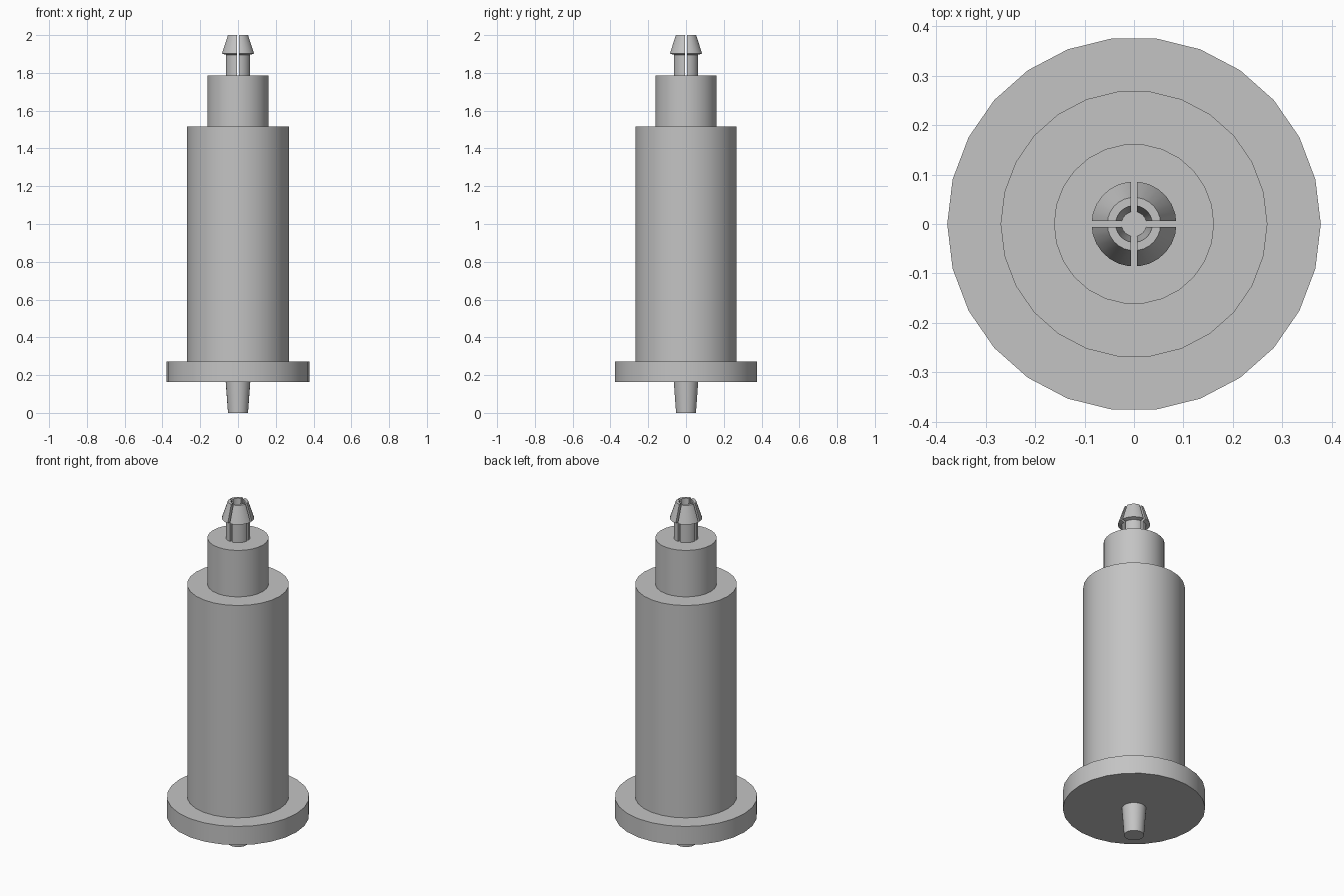
import bpy
import bmesh
from math import cos, sin, tau

SIDES = 26
SLOT = 0.0065   # half width of the cross-shaped slot

cube = bpy.data.objects.get("Cube")
if cube:
    bpy.data.objects.remove(cube, do_unlink=True)

grey = bpy.data.materials.new("plain_grey")
grey.use_nodes = True
colour = (0.55, 0.55, 0.55, 1)
grey.diffuse_color = colour
grey.node_tree.nodes["Principled BSDF"].inputs["Base Color"].default_value = colour


def lathe(profile, closed=False):
    """Revolve (radius, height) points around z, listed counter-clockwise."""
    bm = bmesh.new()
    rings = []
    for r, z in profile:
        if r == 0:
            rings.append([bm.verts.new((0, 0, z))] * SIDES)
        else:
            rings.append([bm.verts.new((r * cos(tau * i / SIDES), r * sin(tau * i / SIDES), z))
                          for i in range(SIDES)])
    pairs = list(zip(rings, rings[1:]))
    if closed:
        pairs.append((rings[-1], rings[0]))
    for low, high in pairs:
        for i in range(SIDES):
            j = (i + 1) % SIDES
            corners = dict.fromkeys((low[i], low[j], high[j], high[i]))
            bm.faces.new(list(corners))
    return bm


def finish(name, bm):
    mesh = bpy.data.meshes.new(name)
    bm.to_mesh(mesh)
    bm.free()
    mesh.materials.append(grey)
    obj = bpy.data.objects.new(name, mesh)
    bpy.context.collection.objects.link(obj)
    bpy.ops.object.select_all(action='DESELECT')
    obj.select_set(True)
    bpy.context.view_layer.objects.active = obj
    bpy.ops.object.shade_smooth_by_angle()
    return obj


# Radii and heights shared by neighbouring parts
pin_r, flange_r, barrel_r, neck_r = 0.065, 0.378, 0.27, 0.162
flange_z, barrel_z, neck_z, top_z = 0.163, 0.272, 1.515, 1.787

# Stacked turned body
finish("bottom_pin", lathe([(0, 0), (0.053, 0), (pin_r, flange_z)]))
finish("flange", lathe([(pin_r, flange_z), (flange_r, flange_z),
                        (flange_r, barrel_z), (barrel_r, barrel_z)]))
finish("barrel", lathe([(barrel_r, barrel_z), (barrel_r, neck_z), (neck_r, neck_z)]))
finish("neck", lathe([(neck_r, neck_z), (neck_r, top_z), (0, top_z)]))

# Snap prongs: hollow barbed ring cut to one quarter, then mirrored
bm = lathe([(0.025, top_z - 0.005), (pin_r, top_z - 0.005), (pin_r, 1.896),
            (0.086, 1.902), (0.054, 2.0), (0.037, 2.0)], closed=True)
for normal in ((1, 0, 0), (0, 1, 0)):
    cut = bmesh.ops.bisect_plane(
        bm, geom=bm.verts[:] + bm.edges[:] + bm.faces[:],
        plane_co=(SLOT, SLOT, 0), plane_no=normal, clear_inner=True)
    rim = [g for g in cut["geom_cut"] if isinstance(g, bmesh.types.BMEdge)]
    bmesh.ops.holes_fill(bm, edges=rim, sides=0)
bmesh.ops.recalc_face_normals(bm, faces=bm.faces[:])
prongs = finish("snap_prongs", bm)
mirror = prongs.modifiers.new("Mirror", 'MIRROR')
mirror.use_axis = (True, True, False)
mirror.use_mirror_merge = False
